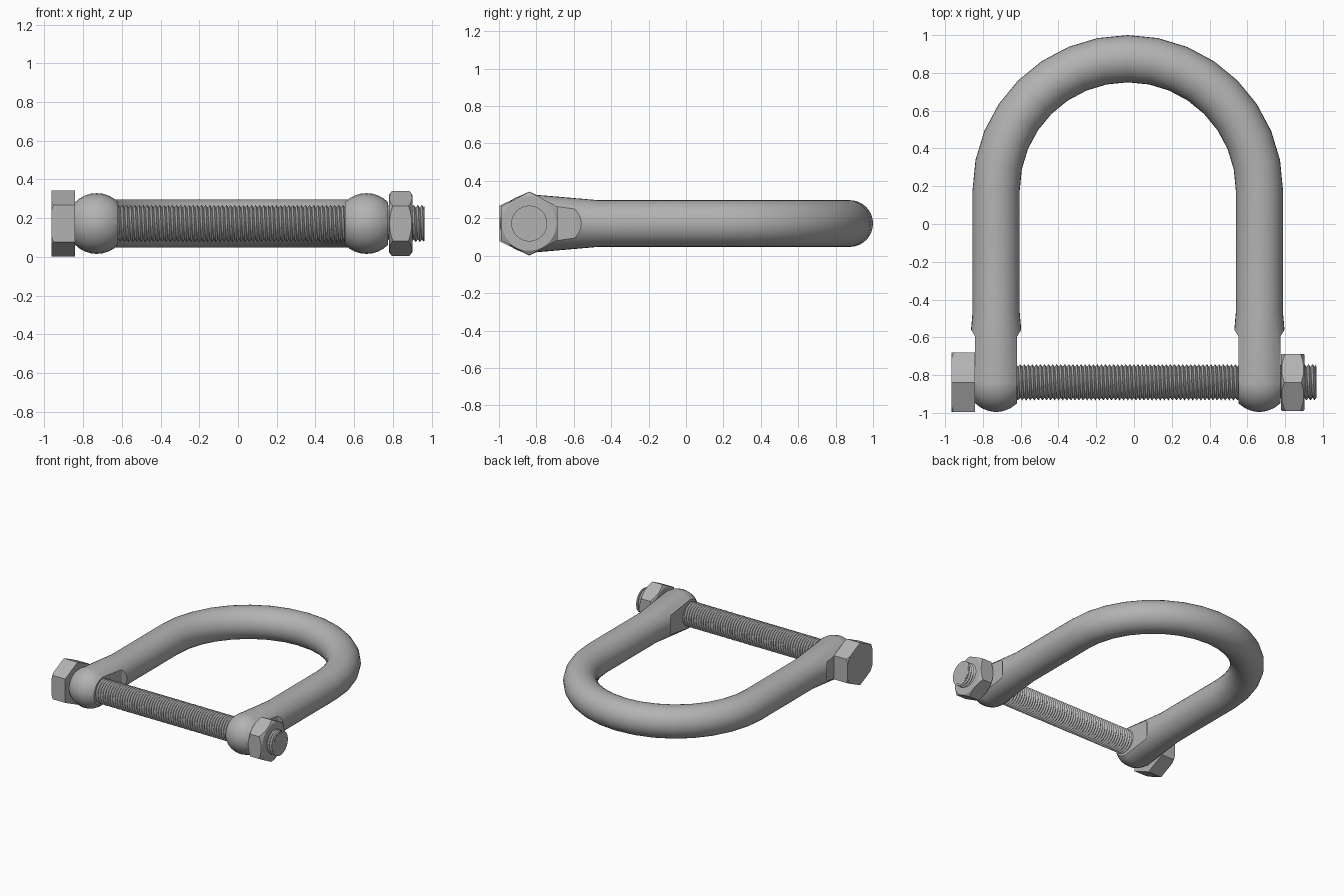
import bpy, bmesh, math
from mathutils import Vector

if "Cube" in bpy.data.objects:
    bpy.data.objects.remove(bpy.data.objects["Cube"])

steel = bpy.data.materials.new("grey steel")
steel.use_nodes = True
STEEL = (0.45, 0.45, 0.45, 1)
steel.diffuse_color = STEEL
steel.node_tree.nodes["Principled BSDF"].inputs["Base Color"].default_value = STEEL

AXIS_Y, AXIS_Z = -0.838, 0.172          # bolt axis
MID_X, BEND_Y, BEND_R = -0.033, 0.178, 0.697


def finish(name, bm):
    bmesh.ops.remove_doubles(bm, verts=bm.verts, dist=1e-5)
    bmesh.ops.recalc_face_normals(bm, faces=bm.faces)
    mesh = bpy.data.meshes.new(name)
    bm.to_mesh(mesh)
    bm.free()
    mesh.materials.append(steel)
    obj = bpy.data.objects.new(name, mesh)
    bpy.context.collection.objects.link(obj)
    return obj


def activate(obj):
    bpy.ops.object.select_all(action='DESELECT')
    obj.select_set(True)
    bpy.context.view_layer.objects.active = obj


def smooth(obj, angle):
    activate(obj)
    bpy.ops.object.shade_smooth_by_angle(angle=math.radians(angle))


def tube(name, rings, sides):
    """Skin round rings given as (centre, heading in the ground plane, radius)."""
    bm = bmesh.new()
    loops = []
    for centre, heading, radius in rings:
        side = Vector((math.sin(heading), -math.cos(heading), 0))
        loop = []
        for k in range(sides):
            a = math.tau * k / sides
            loop.append(bm.verts.new(Vector(centre) + radius * (
                side * math.cos(a) + Vector((0, 0, math.sin(a))))))
        loops.append(loop)
    for a, b in zip(loops, loops[1:]):
        for k in range(sides):
            n = (k + 1) % sides
            bm.faces.new((a[k], a[n], b[n], b[k]))
    bm.faces.new(loops[0])
    bm.faces.new(loops[-1])
    return finish(name, bm)


def prism(name, points, offset):
    bm = bmesh.new()
    face = bm.faces.new([bm.verts.new(p) for p in points])
    new = bmesh.ops.extrude_face_region(bm, geom=[face])["geom"]
    bmesh.ops.translate(bm, vec=offset,
                        verts=[v for v in new if isinstance(v, bmesh.types.BMVert)])
    return finish(name, bm)


def boolean(obj, cutter, operation):
    mod = obj.modifiers.new("cut", 'BOOLEAN')
    mod.operation, mod.object, mod.solver = operation, cutter, 'EXACT'
    activate(obj)
    bpy.ops.object.modifier_apply(modifier=mod.name)
    bpy.data.objects.remove(cutter)


def hexagon(name, x0, x1, half_y, half_z, shoulder):
    outline = [(0, half_z), (half_y, shoulder), (half_y, -shoulder),
               (0, -half_z), (-half_y, -shoulder), (-half_y, shoulder)]
    return prism(name, [(x0, AXIS_Y + y, AXIS_Z + z) for y, z in outline], (x1 - x0, 0, 0))


def chamfer(obj, profile):
    """Keep the part of a hexagon inside a turned profile of (x, radius)."""
    turned = tube("turned_cutter", [((x, AXIS_Y, AXIS_Z), 0, r) for x, r in profile], 48)
    boolean(obj, turned, 'INTERSECT')


# Bow: rounded swollen end, tapered leg, half-circle bend, then mirrored
BALL = 0.157
leg = [(AXIS_Y - BALL * math.cos(a), BALL * math.sin(a))
       for a in (math.radians(d) for d in (4, 15, 30, 45, 60, 75, 90))]
leg += [(-0.47, 0.125), (-0.1, 0.125)]
rings = [((MID_X + BEND_R, y, AXIS_Z), math.pi / 2, r) for y, r in leg]
STEPS = 16
for i in range(STEPS + 1):
    a = math.pi * i / STEPS
    rings.append(((MID_X + BEND_R * math.cos(a), BEND_Y + BEND_R * math.sin(a), AXIS_Z),
                  a + math.pi / 2, 0.125))
rings += [((MID_X - BEND_R, y, AXIS_Z), -math.pi / 2, r) for y, r in reversed(leg)]
bow = tube("bow", rings, 32)

# Flats milled on both sides of each end
for leg_side in (-1, 1):
    for face_side in (-1, 1):
        outline = [(0.111, -1.1), (0.111, -0.595), (0.145, -0.54), (0.3, -0.54), (0.3, -1.1)]
        x = MID_X + leg_side * BEND_R
        cutter = prism("flat_cutter", [(x + face_side * dx, y, -0.2) for dx, y in outline],
                       (0, 0, 0.8))
        boolean(bow, cutter, 'DIFFERENCE')
smooth(bow, 28)

# Bolt head with a slight outer chamfer
head = hexagon("bolt_head", -0.965, -0.842, 0.158, 0.171, 0.096)
chamfer(head, [(-0.97, 0.163), (-0.945, 0.195), (-0.8, 0.195)])
smooth(head, 20)

# Nut chamfered on both faces
nut = hexagon("nut", 0.779, 0.902, 0.151, 0.169, 0.09)
chamfer(nut, [(0.779, 0.145), (0.803, 0.18), (0.878, 0.18), (0.902, 0.145)])
smooth(nut, 20)

# Threaded rod: V-shaped helix with its ends trimmed flat
PITCH, CREST, ROOT, SIDES = 0.0215, 0.096, 0.082, 32
START, END = -0.85, 0.964
bm = bmesh.new()
rows = int((END - START) / PITCH) * 2 + 6


def thread_vert(i, k):
    x = START + PITCH * (i / 2 + k / SIDES - 1)
    a = math.tau * k / SIDES
    r = CREST if i % 2 else ROOT
    return bm.verts.new((min(max(x, START), END),
                         AXIS_Y + r * math.cos(a), AXIS_Z + r * math.sin(a)))


grid = [[thread_vert(i, k) for k in range(SIDES + 1)] for i in range(rows)]
for i in range(rows - 1):
    for k in range(SIDES):
        bm.faces.new((grid[i][k], grid[i + 1][k], grid[i + 1][k + 1], grid[i][k + 1]))
bmesh.ops.dissolve_degenerate(bm, dist=1e-6, edges=bm.edges)
thread = finish("rod_thread", bm)
smooth(thread, 30)

# Solid core closing the rod ends
core = tube("rod_core", [((START, AXIS_Y, AXIS_Z), 0, ROOT + 0.001),
                         ((END + 0.001, AXIS_Y, AXIS_Z), 0, ROOT + 0.001)], SIDES)
smooth(core, 30)
